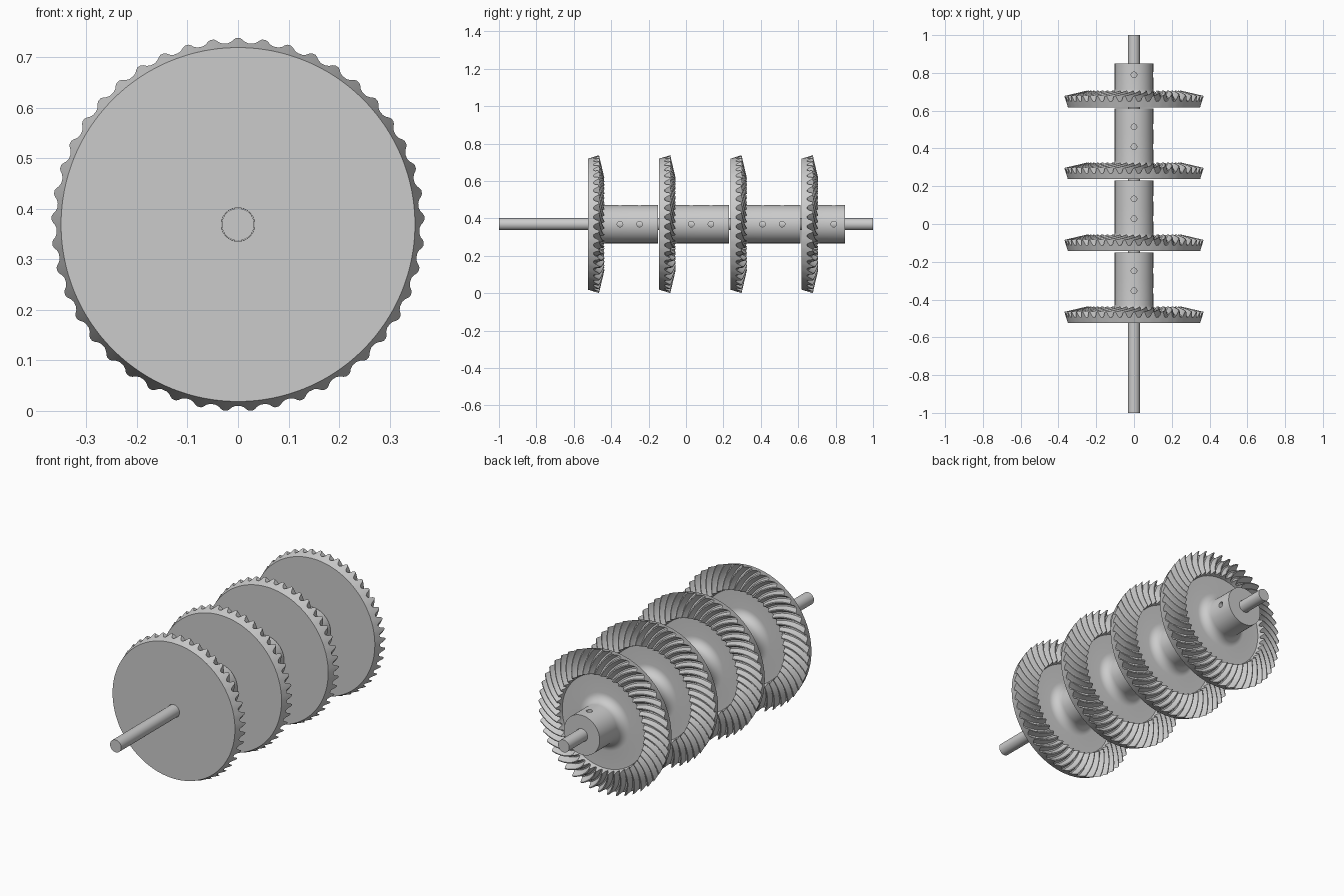
import bpy, bmesh, math
from mathutils import Matrix

if "Cube" in bpy.data.objects:
    bpy.data.objects.remove(bpy.data.objects["Cube"])

ZC = 0.369            # shaft height
TEETH = 45
TWIST = 0.26          # spiral sweep of a tooth from outer to inner end
HUB_R, BORE_R = 0.102, 0.033
TOOTH = [(0, 0), (.1, 0), (.24, .3), (.34, .75), (.43, 1), (.57, 1), (.66, .75), (.76, .3), (.9, 0)]


def new_object(name, bm):
    bmesh.ops.recalc_face_normals(bm, faces=bm.faces)
    me = bpy.data.meshes.new(name)
    bm.to_mesh(me)
    bm.free()
    ob = bpy.data.objects.new(name, me)
    bpy.context.collection.objects.link(ob)
    return ob


def smooth(ob):
    bpy.ops.object.select_all(action='DESELECT')
    ob.select_set(True)
    bpy.context.view_layer.objects.active = ob
    bpy.ops.object.shade_smooth_by_angle(angle=math.radians(30))


def skin(name, rows):
    """Join rings of (radius, y, angle) points into a closed ring-shaped solid."""
    bm = bmesh.new()
    rings = [[bm.verts.new((r * math.cos(a), y, r * math.sin(a))) for r, y, a in row] for row in rows]
    for k, ring in enumerate(rings):
        nxt = rings[(k + 1) % len(rings)]
        n = len(ring)
        for i in range(n):
            j = (i + 1) % n
            bm.faces.new((ring[i], ring[j], nxt[j], nxt[i]))
    return new_object(name, bm)


def drill(ob, y):
    """Two set-screw holes, one from the top and one from +x."""
    bm = bmesh.new()
    for rot, loc in ((Matrix.Identity(4), (0, y, 0.085)),
                     (Matrix.Rotation(math.pi / 2, 4, 'Y'), (0.085, y, 0))):
        bmesh.ops.create_cone(bm, cap_ends=True, segments=24, radius1=0.015, radius2=0.015,
                              depth=0.13, matrix=Matrix.Translation(loc) @ rot)
    cutter = new_object("screw_hole_cutter", bm)
    cutter.hide_render = True
    mod = ob.modifiers.new("holes", 'BOOLEAN')
    mod.operation, mod.solver, mod.object = 'DIFFERENCE', 'EXACT', cutter
    bpy.context.view_layer.objects.active = ob
    bpy.ops.object.modifier_apply(modifier=mod.name)
    bpy.data.objects.remove(cutter)


# angles and heights around the toothed ring, one tooth tip straight up
pitch = 2 * math.pi / TEETH
around = [(math.pi / 2 + (t - 0.5 + f) * pitch, h) for t in range(TEETH) for f, h in TOOTH]


def circle(r, y, turn=0.0):
    return [(r, y, a - turn) for a, h in around]


def toothed(t):
    """Tooth section: t = 0 at the outer end, 1 at the inner end."""
    root = (0.359 + (0.243 - 0.359) * t, 0.030 + 0.034 * t)
    tip = (0.369 + (0.250 - 0.369) * t, 0.060 + 0.028 * t)
    turn = TWIST * (1.35 * t - 0.35 * t * t)
    return [(root[0] + (tip[0] - root[0]) * h, root[1] + (tip[1] - root[1]) * h, a - turn)
            for a, h in around]


# spiral bevel gear: back face, teeth, recessed web, fillet, hub
rows = [circle(BORE_R, 0), circle(0.35, 0)]
rows += [toothed(i / 8) for i in range(9)]
rows += [circle(0.240, 0.05, TWIST)]
F = 0.045
for i in range(9):
    a = i / 8 * math.pi / 2
    rows.append(circle(HUB_R + F - F * math.sin(a), 0.05 + F - F * math.cos(a), TWIST))
rows += [circle(HUB_R, 0.233, TWIST), circle(BORE_R, 0.233, TWIST)]
gear = skin("bevel_gear_1", rows)
drill(gear, 0.172)
smooth(gear)

# spacer collar
ring = [i * 2 * math.pi / 96 for i in range(96)]
spacer = skin("spacer_collar_1", [[(r, y, a) for a in ring] for r, y in
              ((BORE_R, 0.2335), (HUB_R, 0.2335), (HUB_R, 0.375), (BORE_R, 0.375))])
drill(spacer, 0.277)
smooth(spacer)

# repeat along the shaft: four gears, three spacers
for src, count in ((gear, 4), (spacer, 3)):
    for i in range(count):
        ob = src
        if i:
            ob = src.copy()
            ob.name = src.name[:-1] + str(i + 1)
            bpy.context.collection.objects.link(ob)
        ob.location = (0, -0.525 + 0.381 * i, ZC)

# shaft
bm = bmesh.new()
bmesh.ops.create_cone(bm, cap_ends=True, segments=64, radius1=0.032, radius2=0.032, depth=2,
                      matrix=Matrix.Translation((0, 0, ZC)) @ Matrix.Rotation(math.pi / 2, 4, 'X'))
smooth(new_object("shaft", bm))
